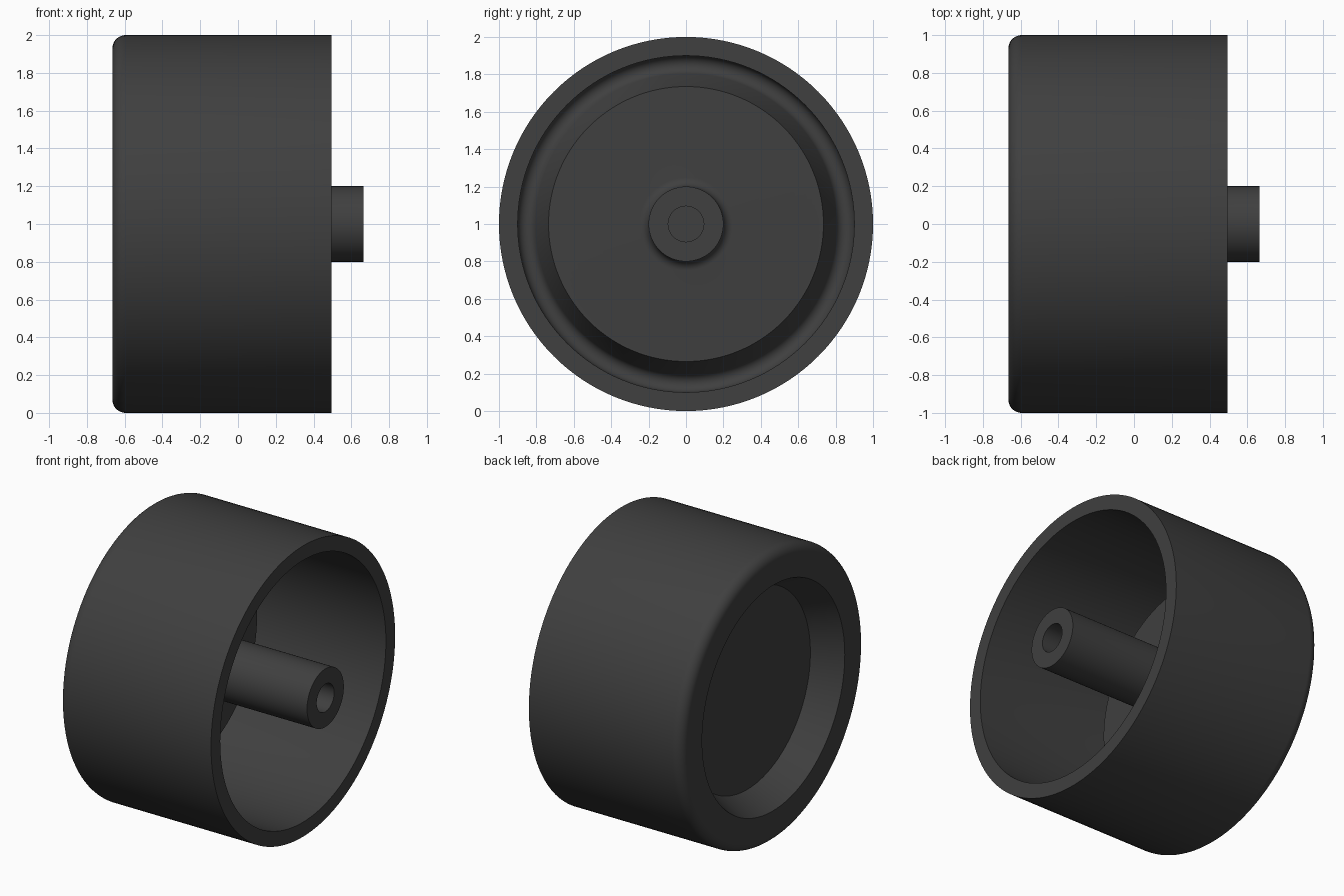
import bpy, bmesh, math
from mathutils import Vector, Matrix

if "Cube" in bpy.data.objects:
    bpy.data.objects.remove(bpy.data.objects["Cube"])

SIDES = 128


def arc(cx, cr, rad, a0, a1, steps=8):
    """Points of a fillet in the (x, radius) plane, angles in degrees."""
    return [(cx + rad * math.cos(math.radians(a0 + (a1 - a0) * i / steps)),
             cr + rad * math.sin(math.radians(a0 + (a1 - a0) * i / steps)))
            for i in range(steps + 1)]


# half section of the knob: (position along x, radius)
profile = [(-0.47, 0.0), (-0.47, 0.68), (-0.665, 0.775)]    # recessed outer face
profile += arc(-0.595, 0.93, 0.07, 180, 90)                 # rounded outer edge
profile += [(0.495, 1.0), (0.495, 0.9)]                     # skirt and rim
profile += arc(-0.515, 0.85, 0.05, 90, 244, 14)             # rounded valley inside
profile += [(-0.37, 0.735)]                                 # inner cone to floor
profile += arc(-0.32, 0.25, 0.05, 180, 270)                 # fillet at post base
profile += [(0.665, 0.2), (0.665, 0.095), (-0.3, 0.095), (-0.3, 0.0)]  # post, bore

# spin the section around the x axis
bm = bmesh.new()
verts = [bm.verts.new((x, 0, r)) for x, r in profile]
edges = [bm.edges.new(pair) for pair in zip(verts, verts[1:])]
bmesh.ops.spin(bm, geom=verts + edges, cent=(0, 0, 0), axis=(1, 0, 0),
               angle=math.tau, steps=SIDES, use_duplicate=False)
bmesh.ops.remove_doubles(bm, verts=bm.verts[:], dist=1e-4)
bmesh.ops.recalc_face_normals(bm, faces=bm.faces[:])
bmesh.ops.translate(bm, verts=bm.verts[:], vec=(0, 0, 1))

mesh = bpy.data.meshes.new("knob")
bm.to_mesh(mesh)
bm.free()
knob = bpy.data.objects.new("knob", mesh)
bpy.context.collection.objects.link(knob)

# dark grey plastic
mat = bpy.data.materials.new("dark grey")
mat.diffuse_color = (0.05, 0.05, 0.05, 1)
mat.use_nodes = True
mat.node_tree.nodes["Principled BSDF"].inputs["Base Color"].default_value = mat.diffuse_color
mesh.materials.append(mat)

bpy.context.view_layer.objects.active = knob
knob.select_set(True)
bpy.ops.object.shade_smooth_by_angle(angle=math.radians(24))
